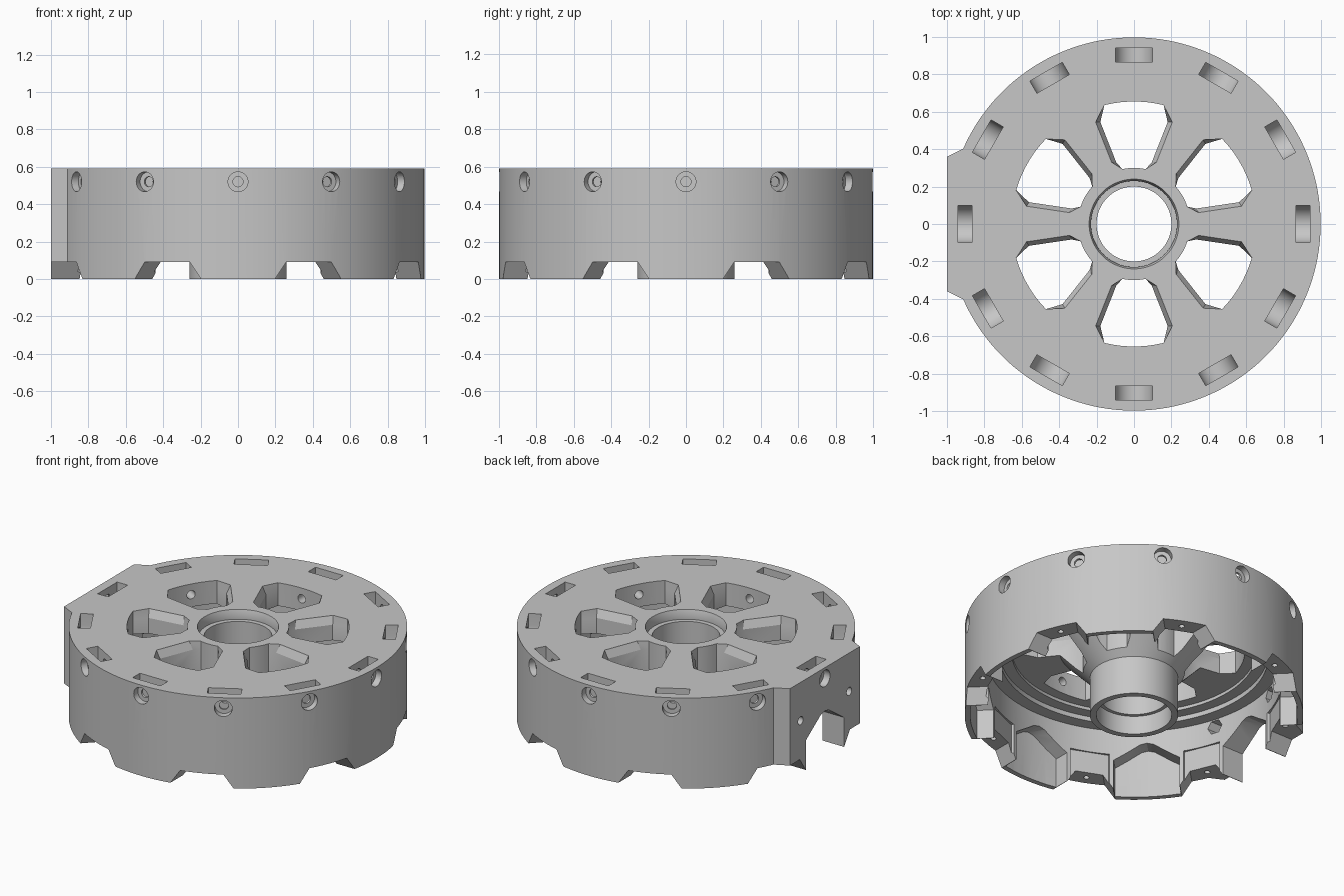
import bpy, bmesh
from math import sin, cos, radians, pi, sqrt, tan
from mathutils import Matrix, Vector

cube = bpy.data.objects.get("Cube")
if cube:
    bpy.data.objects.remove(cube, do_unlink=True)

grey = bpy.data.materials.new("plain_grey")
grey.use_nodes = True
grey.diffuse_color = (0.57, 0.57, 0.57, 1)
grey.node_tree.nodes["Principled BSDF"].inputs["Base Color"].default_value = (0.57, 0.57, 0.57, 1)


def make(name, bm):
    bmesh.ops.recalc_face_normals(bm, faces=bm.faces)
    mesh = bpy.data.meshes.new(name)
    bm.to_mesh(mesh)
    bm.free()
    mesh.materials.append(grey)
    obj = bpy.data.objects.new(name, mesh)
    bpy.context.collection.objects.link(obj)
    return obj


def loft(bm, rings, angle=0, closed=False):
    """Skin between rings of points, turned about z; caps the ends unless closed."""
    turn = Matrix.Rotation(radians(angle), 3, 'Z')
    vs = [[bm.verts.new(turn @ Vector(p)) for p in ring] for ring in rings]
    pairs = list(zip(vs, vs[1:])) + ([(vs[-1], vs[0])] if closed else [])
    for a, b in pairs:
        for i in range(len(a)):
            j = (i + 1) % len(a)
            bm.faces.new((a[i], a[j], b[j], b[i]))
    if not closed:
        bm.faces.new(vs[0])
        bm.faces.new(vs[-1])


def circle(r, n=32):
    return [(r * cos(2 * pi * i / n), r * sin(2 * pi * i / n)) for i in range(n)]


def radial(profile, x):
    return [(x, y, z) for y, z in profile]


def bore(steps, y=0, z=0, n=32):
    """Rings of a stepped hole along x."""
    return [[(x, y + a, z + b) for a, b in circle(r, n)] for r, x in steps]


def combine(parts, operation='DIFFERENCE'):
    """Join (rings, angle) parts into one tool and apply it to the body."""
    bm = bmesh.new()
    for rings, angle in parts:
        loft(bm, rings, angle)
    tool = make("cutter", bm)
    tool.hide_render = True
    mod = body.modifiers.new("shape", 'BOOLEAN')
    mod.operation = operation
    mod.solver = 'EXACT'
    mod.object = tool
    bpy.context.view_layer.objects.active = body
    bpy.ops.object.modifier_apply(modifier=mod.name)
    bpy.data.objects.remove(tool, do_unlink=True)


# Turned body: hub tube with flared top, plate, stepped ledges and rim
profile = [(.222, 0), (.26, 0), (.26, .25), (.44, .44), (.72, .44), (.72, .42), (.79, .42),
           (.79, .39), (.87, .39), (.87, 0), (.998, 0), (.998, .59), (.24, .59), (.23, .56),
           (.23, .53), (.2, .53), (.2, .12), (.222, .12)]
bm = bmesh.new()
loft(bm, [[(r * a, r * b, z) for a, b in circle(1, 144)] for r, z in profile], closed=True)
body = make("wheel_hub", bm)

# Flat mounting pad on the right side
pad = [(-1, .36), (-.9, .41), (-.9, -.41), (-1, -.36)]
combine([([[(x, y, z) for x, y in pad] for z in (0, .59)], 0)], 'UNION')


# Six windows between the spokes, with bevelled spoke edges
def window(inset, z):
    outer = [(.655 * cos(radians(a)), .655 * sin(radians(a))) for a in range(-14, 15, 4)]
    inner = [(.3 * cos(radians(a)), .3 * sin(radians(a))) for a in range(12, -13, -4)]
    side = [(.545, .205 - inset), (.33, .12 - inset)]
    pts = outer + side + inner + [(x, -y) for x, y in reversed(side)]
    return [(x, y, z) for x, y in pts]


combine([([window(.025, .2), window(.025, .54), window(0, .588), window(0, .7)], 30 + 60 * i)
         for i in range(6)])

# Twelve round-bottomed pockets in the top face
pocket = [(.1, .7), (-.1, .7)] + [(-.1 * cos(pi * i / 16), .51 - .1 * sin(pi * i / 16))
                                  for i in range(17)]
twelfths = [30 * i for i in range(12)]
combine([([radial(pocket, .865), radial(pocket, .94)], a) for a in twelfths])

# Twelve counterbored radial screw holes
screw = bore([(.053, 1.1), (.053, .955), (.027, .955), (.027, .6)], z=.52)
combine([(screw, a) for a in twelfths])


# Eight gabled recesses behind the lower teeth; the pad one is cut right through
def gable(through):
    rings = []
    for y in (-.195, -.12, -.04, 0, .04, .12, .195):
        roof = min(.31, .3 - (abs(y) - .04) * .7)
        x = 1.1 if through else sqrt(.966 ** 2 - y * y)
        rings.append([(.7, y, -.1), (x, y, -.1), (x, y, roof), (.7, y, roof)])
    return rings


combine([(gable(i == 4), 45 * i) for i in range(8)])


# Eight sloped notches in the lower edge, their sides parallel to the teeth
def notch(x):
    k = (x - 1) * tan(radians(22.5))
    half = [(.28 + k, -.1), (.2 + k, 0), (.135 + k, .09)]
    return radial(half + [(-y, z) for y, z in reversed(half)], x)


notch_angles = [22.5 + 45 * i for i in range(8)]
combine([([notch(.7), notch(1.2)], a) for a in notch_angles])

# Shallow panels on the inner wall and small holes above each notch
panel = [(.12, -.1), (.12, .23), (-.12, .23), (-.12, -.1)]
combine([([radial(panel, .8), radial(panel, .878)], a) for a in notch_angles])
combine([([[(.935 + x, y, z) for x, y in circle(.017, 16)] for z in (-.1, .12)], a)
         for a in notch_angles])

# Two fixing holes with hexagonal nut pockets in the pad
for y in (.25, -.25):
    combine([(bore([(.026, -1.1), (.026, -.75)], y, .34, 24), 0)])
    combine([(bore([(.048, -.93), (.048, -.75)], y, .34, 6), 0)])

# Smooth curved walls, crisp edges
bpy.ops.object.select_all(action='DESELECT')
body.select_set(True)
bpy.context.view_layer.objects.active = body
bpy.ops.object.shade_smooth_by_angle(angle=radians(25))
